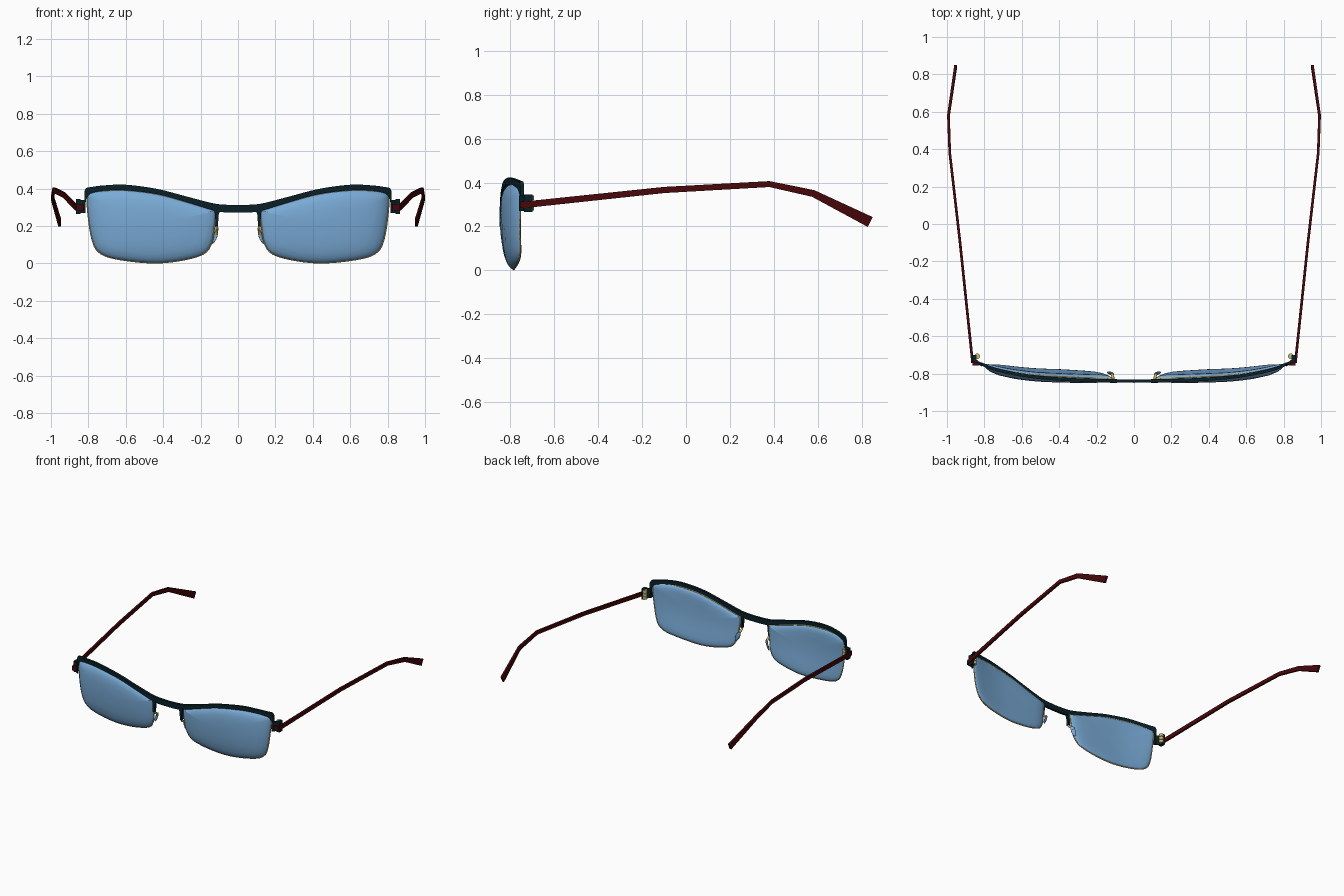
import bpy, bmesh, math
from mathutils import Vector

if "Cube" in bpy.data.objects:
    bpy.data.objects.remove(bpy.data.objects["Cube"], do_unlink=True)


def material(name, rgb):
    m = bpy.data.materials.new(name)
    m.use_nodes = True
    m.diffuse_color = (*rgb, 1)
    m.node_tree.nodes["Principled BSDF"].inputs["Base Color"].default_value = (*rgb, 1)
    return m


TEAL = material("dark_teal", (0.003, 0.014, 0.02))
RED = material("deep_red", (0.062, 0.002, 0.003))
BLUE = material("lens_blue", (0.195, 0.41, 0.68))
GOLD = material("gold", (0.6, 0.49, 0.17))


def finish(bm, name, mat, side=1, angle=35):
    """Turn a bmesh into an object, flipped in x for the right side."""
    for v in bm.verts:
        v.co.x *= side
    bmesh.ops.recalc_face_normals(bm, faces=bm.faces)
    me = bpy.data.meshes.new(name)
    bm.to_mesh(me)
    bm.free()
    me.materials.append(mat)
    me.polygons.foreach_set("use_smooth", [True] * len(me.polygons))
    me.set_sharp_from_angle(angle=math.radians(angle))
    bpy.context.collection.objects.link(bpy.data.objects.new(name, me))


def loft(name, rings, mat, side=1, cyclic=False, angle=35):
    """Skin a row of closed rings; cap the ends unless cyclic."""
    bm = bmesh.new()
    rows = [[bm.verts.new(p) for p in ring] for ring in rings]
    n = len(rows[0])
    pairs = list(zip(rows, rows[1:])) + ([(rows[-1], rows[0])] if cyclic else [])
    for a, b in pairs:
        for i in range(n):
            j = (i + 1) % n
            bm.faces.new((a[i], a[j], b[j], b[i]))
    if not cyclic:
        bm.faces.new(rows[0])
        bm.faces.new(rows[-1])
    finish(bm, name, mat, side, angle)


def box(name, lo, hi, mat, side):
    corners = lambda z: [(lo[0], lo[1], z), (hi[0], lo[1], z), (hi[0], hi[1], z), (lo[0], hi[1], z)]
    loft(name, [corners(lo[2]), corners(hi[2])], mat, side)


def tube(name, pts, r, mat, side, sides=8):
    pts = [Vector(p) for p in pts]
    rings = []
    for i, p in enumerate(pts):
        d = (pts[min(i + 1, len(pts) - 1)] - pts[max(i - 1, 0)]).normalized()
        u = d.cross(Vector((1, 0.2, 0.1))).normalized()
        w = d.cross(u)
        rings.append([p + r * (math.cos(a) * u + math.sin(a) * w)
                      for a in (math.tau * k / sides for k in range(sides))])
    loft(name, rings, mat, side, angle=50)


def smooth(pts, steps, closed=False):
    """Catmull-Rom curve through points of any dimension."""
    n = len(pts)
    get = lambda i: Vector(pts[i % n] if closed else pts[max(0, min(i, n - 1))])
    out = []
    for i in range(n if closed else n - 1):
        a, b, c, d = (get(i + k) for k in (-1, 0, 1, 2))
        for s in range(steps):
            t = s / steps
            out.append(0.5 * (2 * b + (c - a) * t + (2 * a - 5 * b + 4 * c - d) * t * t
                              + (3 * b - a - 3 * c + d) * t ** 3))
    return out if closed else out + [get(n - 1)]


# Wrap of the front, seen from above
WRAP = smooth([(0, -.849), (.3, -.846), (.5, -.837), (.65, -.816), (.75, -.791),
               (.81, -.765), (.84, -.742), (.88, -.722)], 6)


def front_y(x, z):
    """Front surface: wraps sideways and recedes above and below the middle."""
    x = abs(x)
    bend = .45 * (z - .27) ** 2
    for a, b in zip(WRAP, WRAP[1:]):
        if x <= b.x:
            return a.y + (b.y - a.y) * (x - a.x) / (b.x - a.x) + bend
    return WRAP[-1].y + bend


def lens_y(x, z):
    """Middle of the lens thickness, closer to the front at the outer end."""
    return front_y(x, z) + .024 - .01 * max(0, (x - .4) / .4)


# Brow bar with bridge: x, top, bottom
half = smooth([(0, .312, .272), (.08, .315, .274), (.14, .323, .286), (.275, .358, .328),
               (.43, .398, .37), (.6, .421, .391), (.72, .417, .389), (.79, .408, .374)], 5)
half += [Vector((.812, .404, .345)), Vector((.822, .385, .27))]
cols = [Vector((-c.x, c.y, c.z)) for c in reversed(half[1:])] + half
brow = []
for x, top, low in cols:
    y = front_y(x, (top + low) / 2)
    brow.append([(x, y, top), (x, y + .018, top), (x, y + .018, low), (x, y, low)])
loft("brow_bar", brow, TEAL)

# Lens outline in the front plane
OUTLINE = smooth([(.118, .275), (.128, .18), (.143, .105), (.19, .048), (.32, .014), (.47, .004),
                  (.66, .026), (.745, .062), (.78, .13), (.8, .25), (.806, .345), (.79, .375),
                  (.72, .388), (.6, .391), (.43, .37), (.275, .328), (.14, .287)], 4, True)
CENTRE = Vector((.47, .2))
DOME = [(1, 0), (.985, .007), (.95, .014), (.88, .021), (.75, .026), (.5, .028), (.2, .028)]


def lens_ring(scale, offset):
    ring = []
    for p in OUTLINE:
        q = CENTRE + (p - CENTRE) * scale
        ring.append((q.x, lens_y(q.x, q.y) + offset, q.y))
    return ring


# Temple arm: x, y, z, height
ARM = [(.863, -.742, .298, .03), (.93, -.1, .366, .028), (.985, .38, .393, .027),
       (.992, .58, .35, .032), (.954, .84, .22, .05)]

for side, tag in ((1, "left"), (-1, "right")):
    # Pillow-shaped lens
    rings = [lens_ring(s, -h) for s, h in reversed(DOME)]
    rings += [lens_ring(s, h * .8) for s, h in DOME[1:]]
    loft(tag + "_lens", rings, BLUE, side, angle=80)

    # Wire rim around the lens
    rim = []
    for p in OUTLINE:
        out = (p - CENTRE).normalized() * .004
        y = lens_y(p.x, p.y)
        rim.append([(p.x + out.x * math.cos(a), y + .004 * math.sin(a), p.y + out.y * math.cos(a))
                    for a in (math.tau * k / 6 for k in range(6))])
    loft(tag + "_rim", rim, GOLD, side, cyclic=True, angle=70)

    # Bridge leg beside the nose
    loft(tag + "_bridge_leg", [[(x0, -.849, z), (x1, -.849, z), (x1, -.829, z), (x0, -.829, z)]
                               for x0, x1, z in ((.092, .128, .29), (.104, .122, .26),
                                                 (.107, .121, .2))], TEAL, side)

    # Nose pad and its wire
    tube(tag + "_pad_arm", smooth([(.115, -.84, .202), (.113, -.83, .188), (.114, -.81, .175),
                                   (.121, -.798, .15)], 3), .008, GOLD, side)
    bm = bmesh.new()
    bmesh.ops.create_uvsphere(bm, u_segments=16, v_segments=10, radius=1)
    for v in bm.verts:
        x, y, z = v.co
        v.co = (.125 + .014 * x - .003 * y - .013 * z, -.798 + .009 * x + .006 * y, .142 + .037 * z)
    finish(bm, tag + "_nose_pad", BLUE, side, 80)

    # End piece, hinge plate and barrel
    loft(tag + "_end_piece", [[(x, y, .27), (x, y, .34), (x, y + .016, .34), (x, y + .016, .27)]
                              for x, y in ((.815, -.762), (.838, -.744), (.855, -.735))], TEAL, side)
    box(tag + "_end_block", (.842, -.738, .265), (.865, -.7, .345), TEAL, side)
    box(tag + "_hinge_plate", (.826, -.757, .283), (.864, -.738, .314), RED, side)
    for z in (.272, .296, .32):
        tube(tag + "_hinge_barrel", [(.838, -.707, z), (.838, -.707, z + .02)], .015, GOLD, side, 12)

    # Temple arm with rectangular section
    rings = []
    for i, (x, y, z, h) in enumerate(ARM):
        a, b = ARM[max(i - 1, 0)], ARM[min(i + 1, len(ARM) - 1)]
        d = Vector((b[1] - a[1], b[2] - a[2])).normalized()
        up = Vector((-d.y, d.x)) * h / 2
        w = .007
        rings.append([(x - w, y - up.x, z - up.y), (x + w, y - up.x, z - up.y),
                      (x + w, y + up.x, z + up.y), (x - w, y + up.x, z + up.y)])
    loft(tag + "_temple", rings, RED, side, angle=20)
